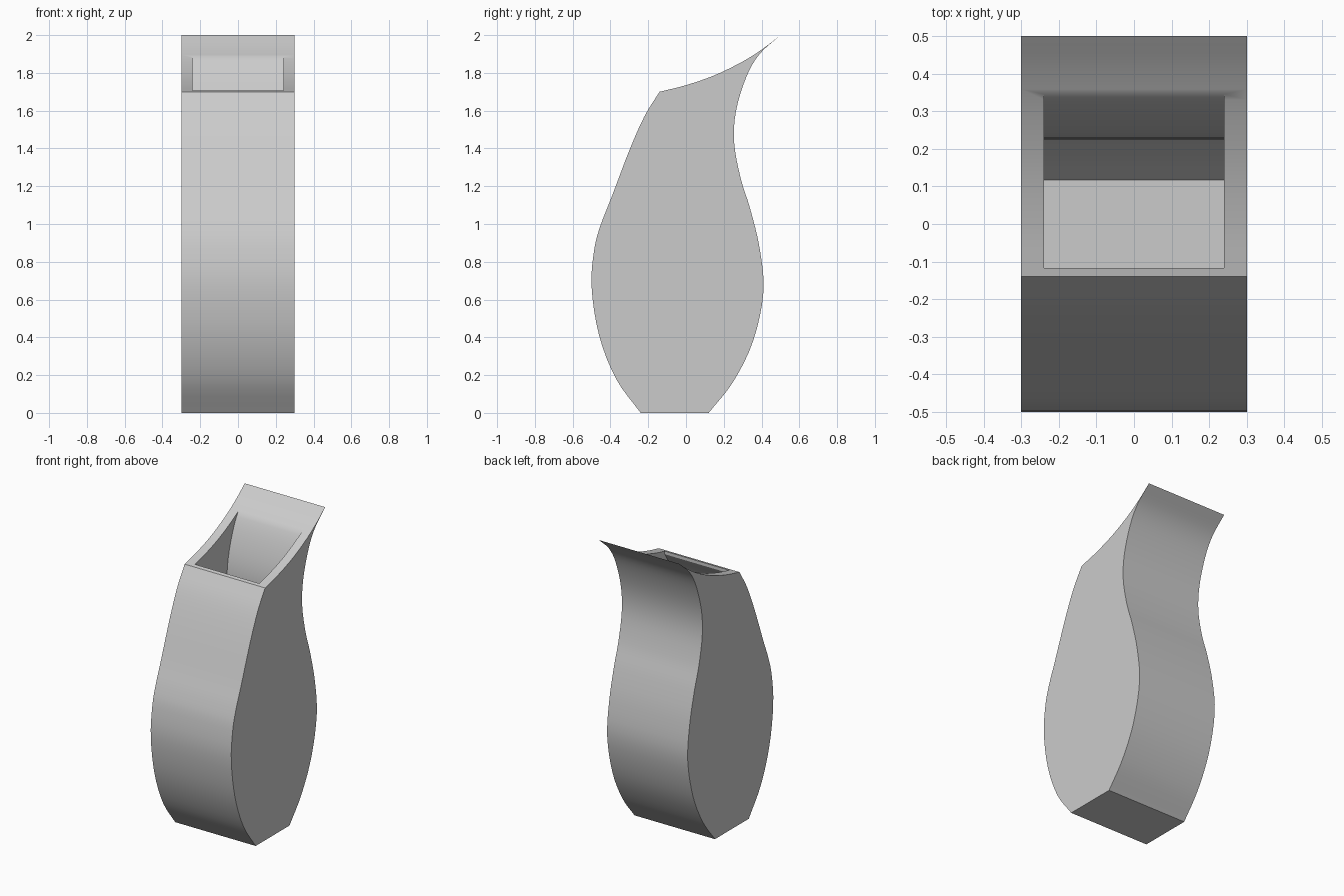
import bpy
import bmesh
from math import radians
from mathutils import Vector

if "Cube" in bpy.data.objects:
    bpy.data.objects.remove(bpy.data.objects["Cube"])

HALF_WIDTH, SIDE_WALL, WALL, FLOOR = 0.3, 0.06, 0.028, 0.04

# Side outline as (y, z), bottom to top
FRONT = [(-0.24, 0), (-0.37, 0.18), (-0.46, 0.41), (-0.5, 0.67), (-0.485, 0.87),
         (-0.45, 1.0), (-0.395, 1.14), (-0.3, 1.39), (-0.22, 1.57), (-0.14, 1.7)]
BACK = [(0.12, 0), (0.25, 0.165), (0.355, 0.38), (0.41, 0.64), (0.39, 0.87),
        (0.34, 1.08), (0.29, 1.24), (0.255, 1.43), (0.265, 1.6), (0.32, 1.78),
        (0.39, 1.9), (0.5, 2.0)]
RIM = [(-0.14, 1.7), (0, 1.735), (0.15, 1.787), (0.3, 1.86), (0.41, 1.93), (0.5, 2.0)]


def smooth(points, steps=4):
    """Catmull-Rom curve through the points."""
    p = [Vector(q) for q in points]
    p = [2 * p[0] - p[1]] + p + [2 * p[-1] - p[-2]]
    out = []
    for a, b, c, d in zip(p, p[1:], p[2:], p[3:]):
        for i in range(steps):
            t = i / steps
            out.append(0.5 * (2 * b + (c - a) * t + (2 * a - 5 * b + 4 * c - d) * t ** 2
                              + (3 * b - a - 3 * c + d) * t ** 3))
    return out + [p[-2]]


def offset(curve, distance):
    """Shift a curve sideways along its normals."""
    out = []
    for i, p in enumerate(curve):
        t = (curve[min(i + 1, len(curve) - 1)] - curve[max(i - 1, 0)]).normalized()
        out.append(p + Vector((t.y, -t.x)) * distance)
    return out


def floor_clip(curve, level):
    """Start a curve at the given height."""
    i = next(k for k, p in enumerate(curve) if p.y > level)
    a, b = curve[max(i - 1, 0)], curve[max(i, 1)]
    start = a.lerp(b, (level - a.y) / (b.y - a.y))
    return [start] + curve[max(i, 1):]


def prism(name, outline, half_width):
    """Extrude a side outline across x."""
    bm = bmesh.new()
    face = bm.faces.new([bm.verts.new((-half_width, p.x, p.y)) for p in outline])
    new = bmesh.ops.extrude_face_region(bm, geom=[face])["geom"]
    bmesh.ops.translate(bm, vec=(2 * half_width, 0, 0),
                        verts=[v for v in new if isinstance(v, bmesh.types.BMVert)])
    bmesh.ops.recalc_face_normals(bm, faces=bm.faces)
    mesh = bpy.data.meshes.new(name)
    bm.to_mesh(mesh)
    bm.free()
    obj = bpy.data.objects.new(name, mesh)
    bpy.context.collection.objects.link(obj)
    return obj


front, back, rim = smooth(FRONT), smooth(BACK), smooth(RIM)

# Outer body
vase = prism("vase_body", front + rim[1:-1] + back[::-1], HALF_WIDTH)
grey = bpy.data.materials.new("light grey")
grey.use_nodes = True
colour = (0.6, 0.6, 0.6, 1)
grey.diffuse_color = colour
grey.node_tree.nodes["Principled BSDF"].inputs["Base Color"].default_value = colour
vase.data.materials.append(grey)

# Hollow inside, open at the rim
inner_front = floor_clip(offset(front, WALL), FLOOR)
inner_back = floor_clip(offset(back, -WALL), FLOOR)
top = [Vector((inner_front[-1].x, 2.2)), Vector((inner_back[-1].x, 2.2))]
hollow = prism("hollow_cutter", inner_front + top + inner_back[::-1],
               HALF_WIDTH - SIDE_WALL)
hollow.data.materials.append(grey)
hollow.hide_render = True

cut = vase.modifiers.new("hollow", "BOOLEAN")
cut.object = hollow
cut.solver = "EXACT"
bpy.ops.object.select_all(action="DESELECT")
vase.select_set(True)
bpy.context.view_layer.objects.active = vase
bpy.ops.object.modifier_apply(modifier=cut.name)
bpy.data.objects.remove(hollow)
bpy.ops.object.shade_smooth_by_angle(angle=radians(30))
